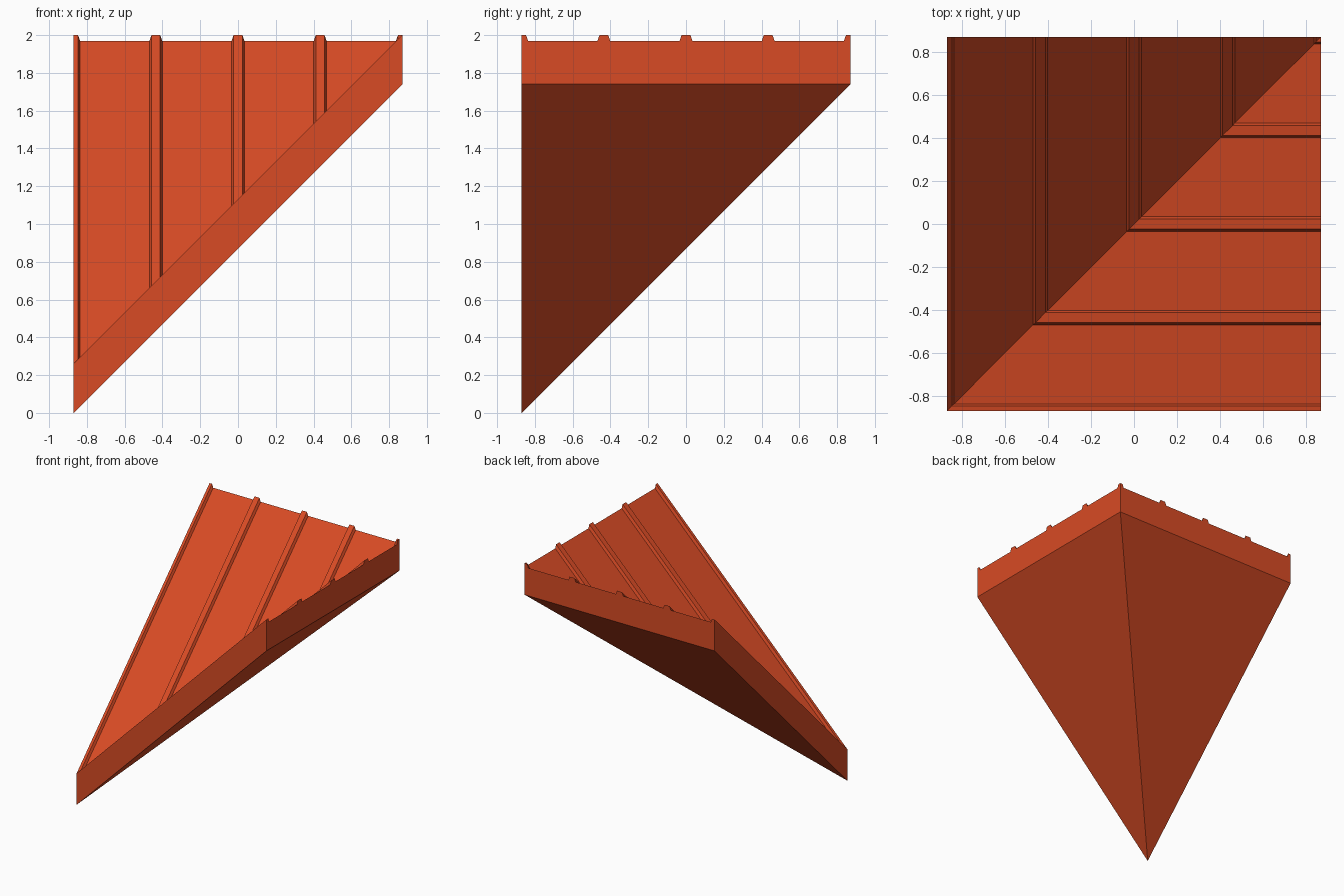
import bpy
import bmesh

cube = bpy.data.objects.get("Cube")
if cube:
    bpy.data.objects.remove(cube, do_unlink=True)

HALF = 0.87          # half of the square footprint
THICK = 0.23         # vertical thickness of the roof slab
RIB = 0.03           # rib height above the slab
BASE, TOP = 0.034, 0.023   # half widths of a rib at its foot and crest
PITCH = HALF / 2     # rib spacing

# Roof colour
paint = bpy.data.materials.new("orange_red_metal")
paint.use_nodes = True
colour = (0.69, 0.07, 0.018, 1)
paint.diffuse_color = colour
paint.node_tree.nodes["Principled BSDF"].inputs["Base Color"].default_value = colour


def ribbed_profile():
    """Closed cross-section: flat underside, ribbed top, half ribs at the ends."""
    low, high = THICK, THICK + RIB
    top = [(-HALF, high), (-HALF + TOP, high), (-HALF + BASE, low)]
    for i in (-1, 0, 1):
        c = i * PITCH
        top += [(c - BASE, low), (c - TOP, high), (c + TOP, high), (c + BASE, low)]
    top += [(HALF - BASE, low), (HALF - TOP, high), (HALF, high)]
    return [(-HALF, 0)] + top + [(HALF, 0)]


def add_wing(bm, swap):
    """Run the profile down a 45 degree slope, mitred on the diagonal valley."""
    def vert(across, along, height):
        xy = (along, across) if swap else (across, along)
        return bm.verts.new((*xy, along + HALF + height))

    section = ribbed_profile()
    eave = [vert(t, HALF, h) for t, h in section]
    valley = [vert(t, t, h) for t, h in section]
    bm.faces.new(eave)
    for i in range(len(section)):
        j = (i + 1) % len(section)
        bm.faces.new((eave[i], eave[j], valley[j], valley[i]))


# Two mirrored slopes joined along the valley
bm = bmesh.new()
for swap in (False, True):
    add_wing(bm, swap)
bmesh.ops.remove_doubles(bm, verts=bm.verts, dist=0.0005)
bmesh.ops.dissolve_degenerate(bm, edges=bm.edges, dist=0.0001)
bmesh.ops.recalc_face_normals(bm, faces=bm.faces)

mesh = bpy.data.meshes.new("valley_roof_corner")
bm.to_mesh(mesh)
bm.free()
mesh.materials.append(paint)
roof = bpy.data.objects.new("valley_roof_corner", mesh)
bpy.context.collection.objects.link(roof)
